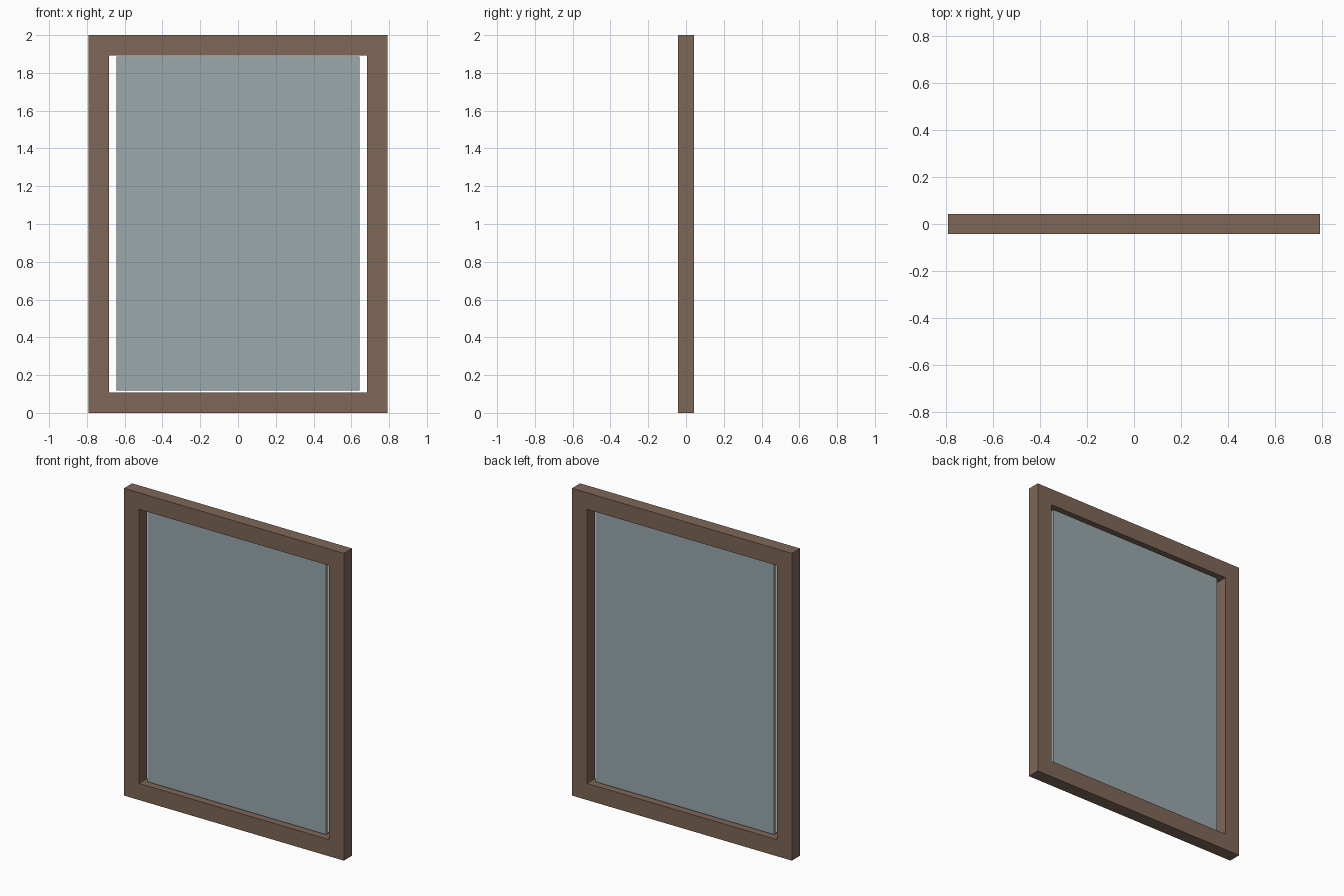
import bpy, bmesh

if "Cube" in bpy.data.objects:
    bpy.data.objects.remove(bpy.data.objects["Cube"])


def material(name, srgb):
    m = bpy.data.materials.new(name)
    lin = [((c / 255 + 0.055) / 1.055) ** 2.4 for c in srgb]
    m.diffuse_color = (*lin, 1)
    m.use_nodes = True
    m.node_tree.nodes["Principled BSDF"].inputs["Base Color"].default_value = m.diffuse_color
    return m


def finish(name, bm, mat):
    bmesh.ops.recalc_face_normals(bm, faces=bm.faces)
    me = bpy.data.meshes.new(name)
    bm.to_mesh(me)
    bm.free()
    me.materials.append(mat)
    ob = bpy.data.objects.new(name, me)
    bpy.context.collection.objects.link(ob)


def rect(bm, half_w, z0, z1, y):
    return [bm.verts.new((x, y, z)) for x, z in
            ((-half_w, z0), (half_w, z0), (half_w, z1), (-half_w, z1))]


W, H, D = 0.792, 2.0, 0.042      # outer half width, height, half depth
BAR = 0.108                      # width of the frame bars

# Frame: four loops (outer/inner, front/back) bridged into a closed ring
bm = bmesh.new()
loops = [rect(bm, W, 0, H, -D), rect(bm, W - BAR, BAR, H - BAR, -D),
         rect(bm, W - BAR, BAR, H - BAR, D), rect(bm, W, 0, H, D)]
for k in range(4):
    a, b = loops[k], loops[(k + 1) % 4]
    for i in range(4):
        j = (i + 1) % 4
        bm.faces.new((a[i], a[j], b[j], b[i]))
finish("window_frame", bm, material("brown wood", (126, 103, 87)))

# Glass pane: thin slab, slightly smaller than the opening
bm = bmesh.new()
f = rect(bm, 0.642, 0.118, 1.886, -0.012)
b = rect(bm, 0.642, 0.118, 1.886, 0.012)
bm.faces.new(f)
bm.faces.new(b)
for i in range(4):
    j = (i + 1) % 4
    bm.faces.new((f[i], f[j], b[j], b[i]))
finish("glass_pane", bm, material("grey blue glass", (155, 169, 172)))
